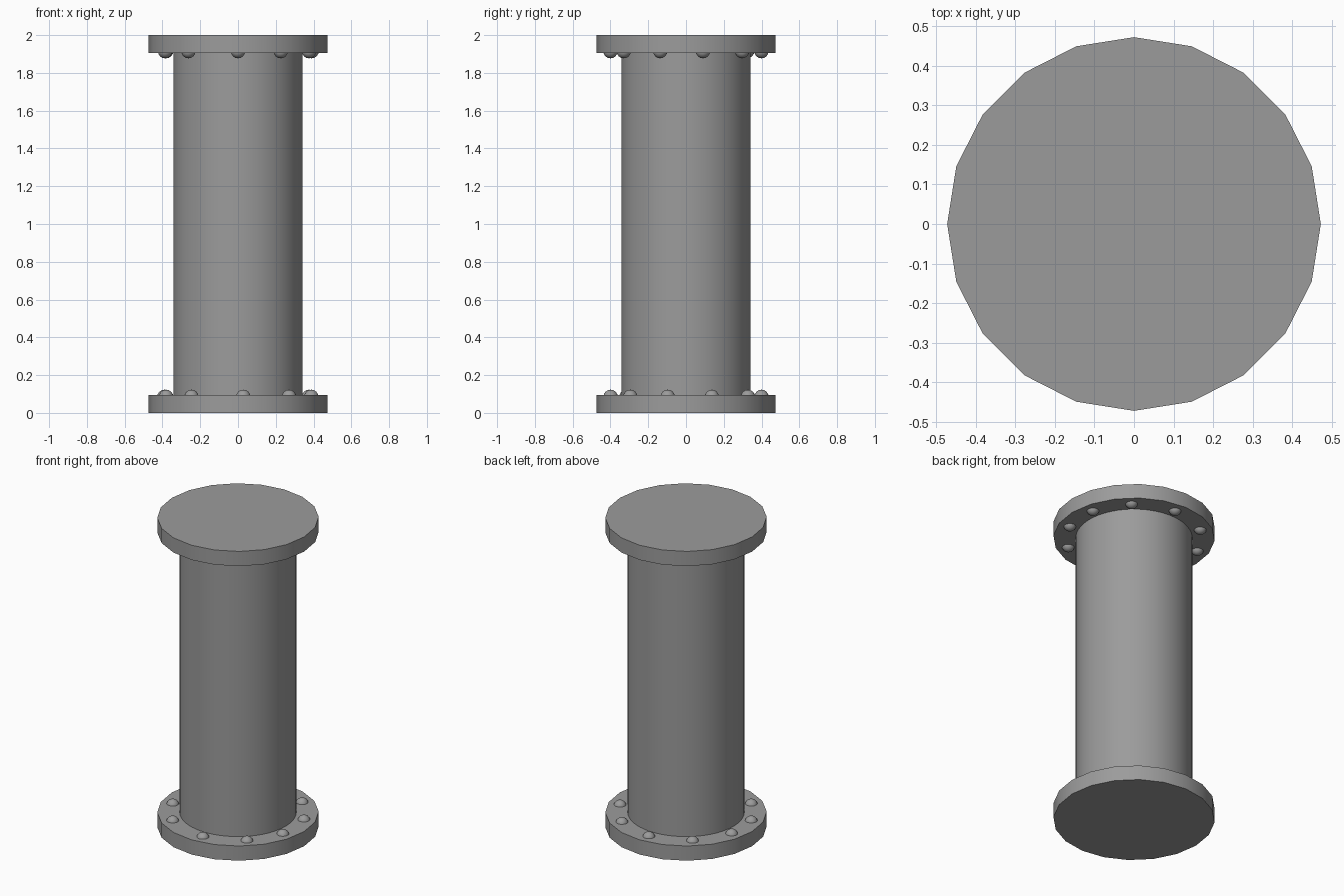
import bpy
from math import radians, sin, cos

if "Cube" in bpy.data.objects:
    bpy.data.objects.remove(bpy.data.objects["Cube"])

HEIGHT, THICK = 2.0, 0.095
FLANGE_R, PIPE_R, BOLT_RING = 0.473, 0.342, 0.40

# Dark grey metal shared by every part
metal = bpy.data.materials.new("dark_grey_metal")
metal.diffuse_color = (0.33, 0.33, 0.33, 1)
metal.use_nodes = True
metal.node_tree.nodes["Principled BSDF"].inputs["Base Color"].default_value = metal.diffuse_color


def finish(name):
    ob = bpy.context.object
    ob.name = name
    ob.data.materials.append(metal)
    bpy.ops.object.shade_smooth_by_angle(angle=radians(30))
    return ob


def cylinder(name, sides, radius, z0, z1):
    bpy.ops.mesh.primitive_cylinder_add(vertices=sides, radius=radius,
                                        depth=z1 - z0, location=(0, 0, (z0 + z1) / 2))
    return finish(name)


def bolt_heads(name, z, angles):
    # round heads sunk slightly into the flange, angles measured from the front
    for i, a in enumerate(angles):
        t = radians(a)
        bpy.ops.mesh.primitive_uv_sphere_add(
            segments=16, ring_count=8, radius=0.038,
            location=(BOLT_RING * sin(t), -BOLT_RING * cos(t), z))
        finish(f"{name}_{i + 1}")


# Pipe body and its two end flanges
cylinder("pipe_body", 64, PIPE_R, THICK, HEIGHT - THICK)
cylinder("bottom_flange", 20, FLANGE_R, 0, THICK)
cylinder("top_flange", 20, FLANGE_R, HEIGHT - THICK, HEIGHT)

# Slightly uneven rings of bolt heads on the inner faces of the flanges
SINK = 0.01
bolt_heads("bottom_bolt", THICK - SINK,
           [4, 42.5, 76, 110, 145, 182, 220.5, 257, 288, 322])
bolt_heads("top_bolt", HEIGHT - THICK + SINK,
           [0, 34.5, 70, 103, 138, 177, 216, 252, 285, 319])
